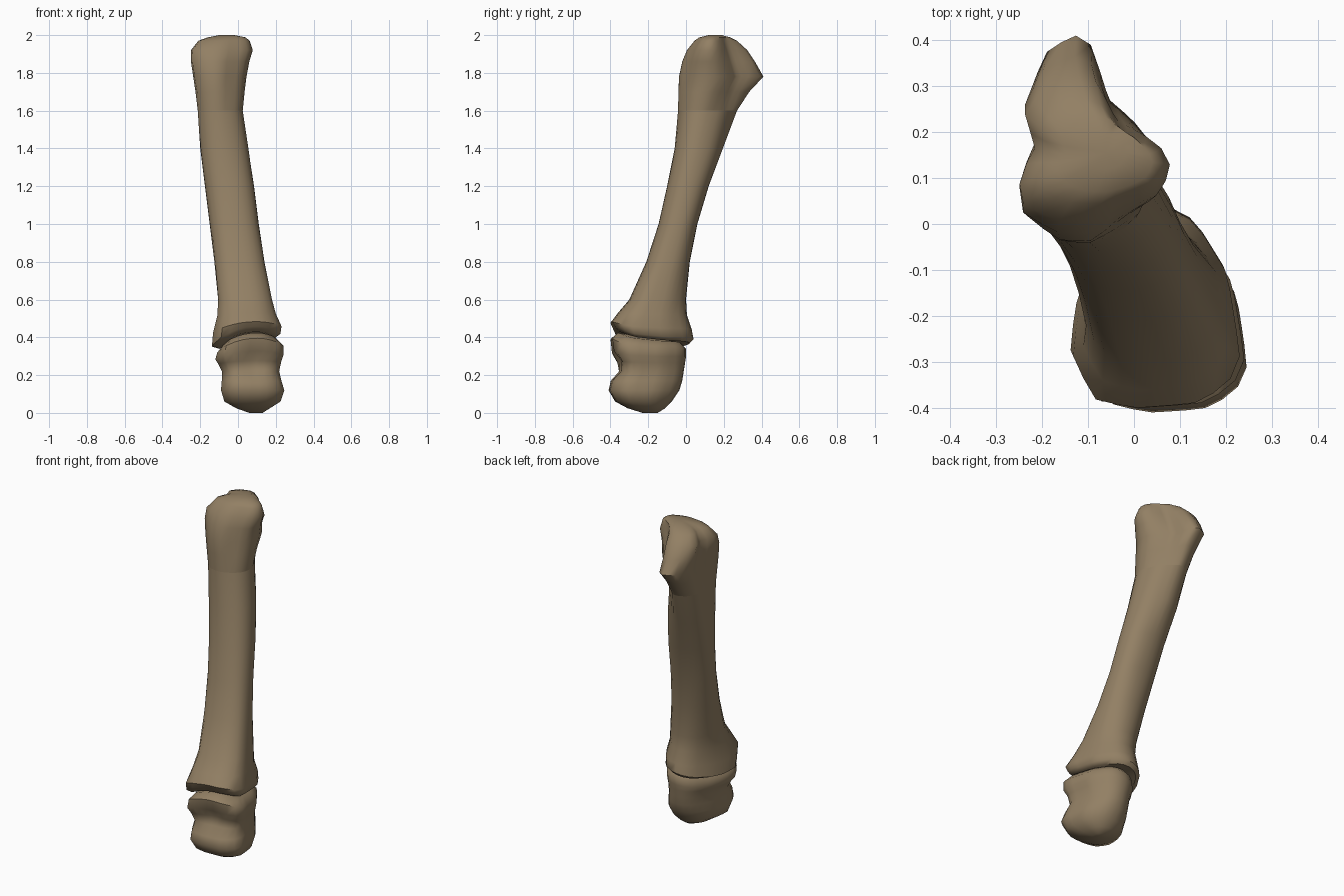
import bpy, bmesh, math

if "Cube" in bpy.data.objects:
    bpy.data.objects.remove(bpy.data.objects["Cube"])

N = 28
bone = bpy.data.materials.new("bone brown")
bone.diffuse_color = (0.29, 0.215, 0.128, 1)
bone.use_nodes = True
bone.node_tree.nodes["Principled BSDF"].inputs["Base Color"].default_value = bone.diffuse_color

# Outlines seen from above (x, y)
HEAD = [(-.13, .41), (-.09, .40), (-.065, .34), (-.04, .27), (.02, .225), (.08, .16), (.06, .05),
        (-.09, -.04), (-.17, -.035), (-.25, .02), (-.25, .10), (-.215, .19),
        (-.24, .28), (-.20, .37)]
FOOT = [(.09, .03), (.03, .035), (-.04, -.01), (-.10, -.11), (-.13, -.20), (-.14, -.30),
        (-.09, -.39), (0, -.41), (.14, -.40), (.22, -.36), (.25, -.29), (.22, -.11), (.15, .0)]
ROUND = [(math.copysign(abs(math.cos(a)) ** .87, math.cos(a)),
          math.copysign(abs(math.sin(a)) ** .87, math.sin(a)))
         for a in [i * math.tau / 48 for i in range(48)]]


def radii(poly):
    """Outline as N radii around the middle of its unit box."""
    xs, ys = zip(*poly)
    cx, cy = (min(xs) + max(xs)) / 2, (min(ys) + max(ys)) / 2
    hx, hy = (max(xs) - min(xs)) / 2, (max(ys) - min(ys)) / 2
    p = [((x - cx) / hx, (y - cy) / hy) for x, y in poly]
    out = []
    for i in range(N):
        dx, dy = math.cos(i * math.tau / N), math.sin(i * math.tau / N)
        best = 0
        for (ax, ay), (bx, by) in zip(p, p[1:] + p[:1]):
            ex, ey = bx - ax, by - ay
            den = dx * ey - dy * ex
            if abs(den) < 1e-9:
                continue
            t = (ax * ey - ay * ex) / den
            s = (ax * dy - ay * dx) / den
            if -1e-6 <= s <= 1 + 1e-6 and t > best:
                best = t
        out.append(best or 1)
    return out


SHAPES = {"head": radii(HEAD), "foot": radii(FOOT)}
MIDDLE = radii(ROUND)


def joint(x, y):
    """Arched, tilted surface where the two bones meet."""
    return -.15 * (y + .18) + .1 * (x - .05) - .05 * ((x - .07) / .18) ** 2 + .02


def ring_points(z, x0, x1, y0, y1, shape, blend, tilt):
    r = [m * (1 - blend) + s * blend for m, s in zip(MIDDLE, SHAPES[shape])]
    p = [(r[i] * math.cos(i * math.tau / N), r[i] * math.sin(i * math.tau / N)) for i in range(N)]
    xs, ys = zip(*p)
    pts = []
    for u, v in p:
        x = x0 + (x1 - x0) * (u - min(xs)) / (max(xs) - min(xs))
        y = y0 + (y1 - y0) * (v - min(ys)) / (max(ys) - min(ys))
        pts.append((x, y, z + tilt * joint(x, y)))
    return pts


def loft(name, rings, dent=None):
    """Skin rings from bottom to top, closing both ends with a fan."""
    bm = bmesh.new()
    loops = [[bm.verts.new(p) for p in ring_points(*r)] for r in rings]
    for a, b in zip(loops, loops[1:]):
        for i in range(N):
            j = (i + 1) % N
            bm.faces.new((a[i], a[j], b[j], b[i]))
    for loop, r in ((loops[0], rings[0]), (loops[-1], rings[-1])):
        x, y = (r[1] + r[2]) / 2, (r[3] + r[4]) / 2
        c = bm.verts.new((x, y, r[0] + r[7] * joint(x, y)))
        for i in range(N):
            bm.faces.new((loop[i], loop[(i + 1) % N], c))
    if dent:
        for v in bm.verts:
            dent(v.co)
    bmesh.ops.recalc_face_normals(bm, faces=bm.faces)
    me = bpy.data.meshes.new(name)
    bm.to_mesh(me)
    bm.free()
    me.materials.append(bone)
    ob = bpy.data.objects.new(name, me)
    bpy.context.collection.objects.link(ob)
    bpy.ops.object.select_all(action='DESELECT')
    ob.select_set(True)
    bpy.context.view_layer.objects.active = ob
    bpy.ops.object.shade_smooth_by_angle(angle=math.radians(50))
    return ob


# Long shaft: height, x range, y range, outline, outline strength, joint tilt
loft("bone_shaft", [
    (.38, -.11, .20, -.36, .02, "foot", 1, 1),
    (.405, -.138, .225, -.385, .04, "foot", 1, 1),
    (.45, -.132, .23, -.40, .03, "foot", 1, .6),
    (.52, -.11, .20, -.36, .005, "foot", .8, .25),
    (.60, -.105, .18, -.30, 0, "foot", .6, 0),
    (.80, -.125, .14, -.21, .02, "foot", .3, 0),
    (1.0, -.15, .11, -.145, .06, "foot", 0, 0),
    (1.2, -.175, .085, -.10, .12, "head", 0, 0),
    (1.4, -.20, .055, -.06, .195, "head", .2, 0),
    (1.6, -.213, .025, -.042, .27, "head", .5, 0)])
shaft_top = [
    (1.6, -.213, .025, -.042, .27, "head", .5, 0),
    (1.70, -.225, .035, -.04, .335, "head", .8, 0),
    (1.78, -.237, .045, -.037, .41, "head", 1, 0),
    (1.86, -.249, .06, -.02, .365, "head", 1, 0),
    (1.92, -.249, .078, .005, .325, "head", 1, 0),
    (1.97, -.21, .062, .045, .27, "head", .9, 0),
    (1.988, -.16, .04, .07, .235, "head", .6, 0),
    (2.0, -.10, -.02, .12, .19, "head", 0, 0)]
loft("bone_head", shaft_top)

# Weld the head onto the shaft so the surface is continuous
head, shaft = bpy.data.objects["bone_head"], bpy.data.objects["bone_shaft"]
head.select_set(True)
shaft.select_set(True)
bpy.context.view_layer.objects.active = shaft
bpy.ops.object.join()
bm = bmesh.new()
bm.from_mesh(shaft.data)
caps = [f for f in bm.faces if all(abs(v.co.z - 1.6) < 1e-4 for v in f.verts)]
bmesh.ops.delete(bm, geom=caps, context='FACES')
bmesh.ops.remove_doubles(bm, verts=bm.verts, dist=1e-4)
bmesh.ops.recalc_face_normals(bm, faces=bm.faces)
bm.to_mesh(shaft.data)
bm.free()


# Hollow in the front of the end cap
def hollow(co):
    if co.y < -.25:
        g = math.exp(-((co.z - .27) / .06) ** 2 - ((co.x - .09) / .10) ** 2)
        co.y += .045 * g


# Separate knuckle below the joint
loft("bone_end_cap", [
    (0, .06, .13, -.23, -.15, "foot", 0, 0),
    (.025, -.01, .17, -.31, -.11, "foot", .4, 0),
    (.06, -.072, .225, -.375, -.075, "foot", .7, 0),
    (.12, -.09, .245, -.41, -.035, "foot", .9, 0),
    (.17, -.086, .23, -.40, -.02, "foot", .9, 0),
    (.22, -.085, .218, -.37, -.012, "foot", .9, 0),
    (.265, -.105, .228, -.385, -.005, "foot", 1, .2),
    (.30, -.12, .24, -.405, 0, "foot", 1, .5),
    (.345, -.11, .24, -.40, .0, "foot", 1, .9),
    (.373, -.075, .20, -.365, -.03, "foot", 1, 1)], hollow)
